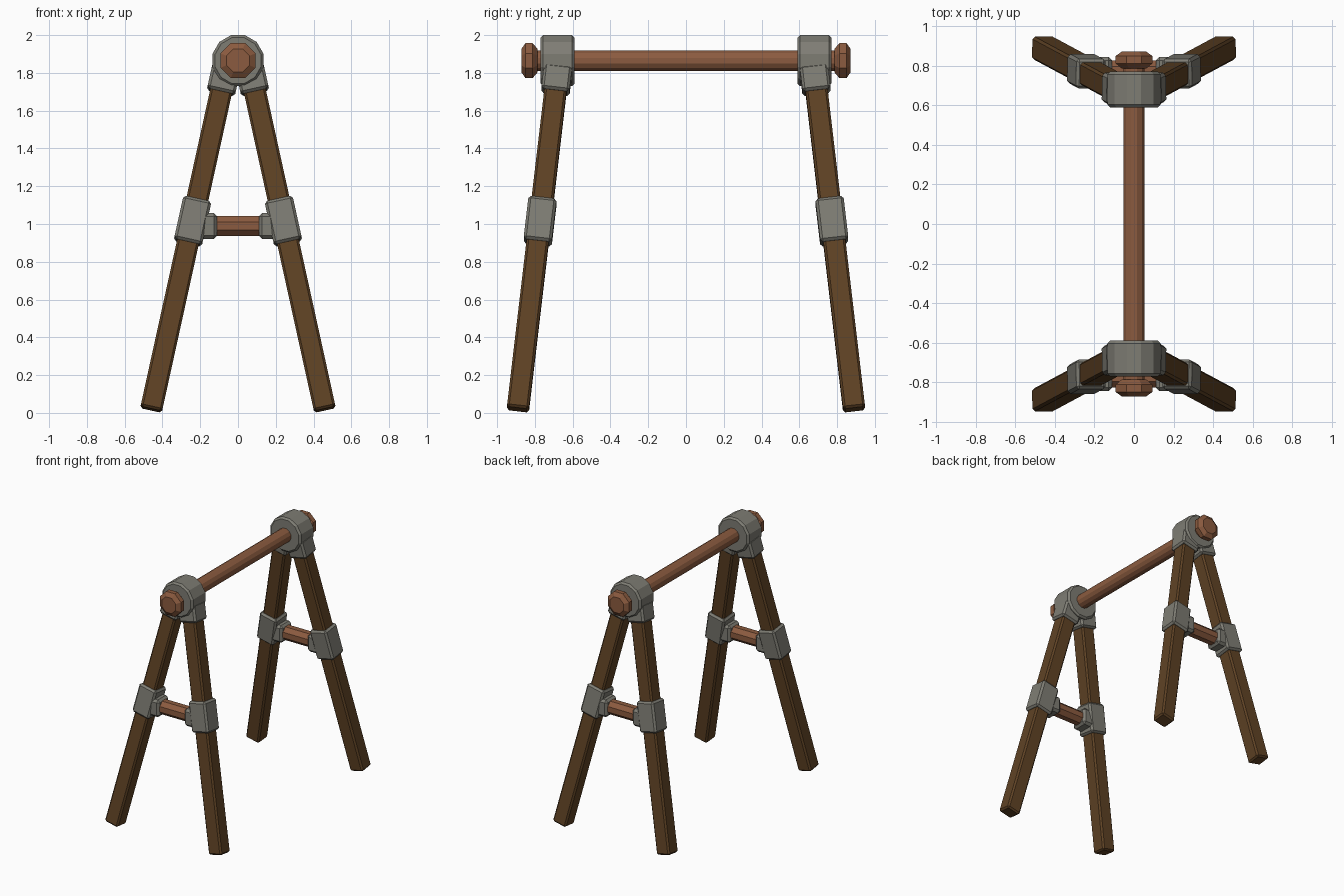
import bpy, bmesh
from math import pi, cos
from mathutils import Vector, Matrix

if "Cube" in bpy.data.objects:
    bpy.data.objects.remove(bpy.data.objects["Cube"])


def material(name, rgb):
    m = bpy.data.materials.new(name)
    m.diffuse_color = (*rgb, 1)
    m.use_nodes = True
    m.node_tree.nodes["Principled BSDF"].inputs["Base Color"].default_value = m.diffuse_color
    return m


DARK_WOOD = material("dark_wood", (0.115, 0.055, 0.018))
RED_WOOD = material("red_wood", (0.26, 0.105, 0.05))
STONE = material("stone", (0.21, 0.205, 0.175))


def finish(name, bm, mat):
    bmesh.ops.recalc_face_normals(bm, faces=bm.faces)
    mesh = bpy.data.meshes.new(name)
    bm.to_mesh(mesh)
    bm.free()
    mesh.materials.append(mat)
    ob = bpy.data.objects.new(name, mesh)
    bpy.context.collection.objects.link(ob)
    return ob


def box(name, centre, axes, size, bevel, mat):
    """Bevelled box; axes is a 3x3 rotation."""
    bm = bmesh.new()
    bmesh.ops.create_cube(bm, size=1)
    bmesh.ops.scale(bm, vec=size, verts=bm.verts)
    bmesh.ops.bevel(bm, geom=bm.edges[:], offset=bevel, segments=1, affect='EDGES')
    bmesh.ops.transform(bm, matrix=Matrix.Translation(centre) @ axes.to_4x4(), verts=bm.verts)
    return finish(name, bm, mat)


def turned(name, profile, sides, centre, axis, mat, turn=0.5):
    """Low-poly lathe: (position along axis, radius) pairs swept round the axis."""
    bm = bmesh.new()
    rot = Vector((0, 0, 1)).rotation_difference(Vector(axis)).to_matrix()
    rings = []
    for h, r in profile:
        ring = []
        for i in range(sides):
            p = Matrix.Rotation(2 * pi * (i + turn) / sides, 3, 'Z') @ Vector((r, 0, h))
            ring.append(bm.verts.new(Vector(centre) + rot @ p))
        rings.append(ring)
    for a, b in zip(rings, rings[1:]):
        for i in range(sides):
            j = (i + 1) % sides
            bm.faces.new((a[i], a[j], b[j], b[i]))
    bm.faces.new(rings[0])
    bm.faces.new(rings[-1])
    return finish(name, bm, mat)


AXLE_Z = 1.865
Y, X = (0, 1, 0), (1, 0, 0)

# Long axle
turned("axle", [(-0.80, 0.056), (0.80, 0.056)], 12, (0, 0, AXLE_Z), Y, RED_WOOD)

for sy, end in ((-1, "front"), (1, "back")):
    out = (0, sy, 0)
    # Axle hub and end knob
    r = 0.135 / cos(pi / 12)
    turned(f"{end}_hub", [(0.59, r - 0.014), (0.604, r), (0.756, r), (0.77, r - 0.014)],
           12, (0, 0, AXLE_Z), out, STONE)
    turned(f"{end}_knob", [(0.785, 0.066), (0.812, 0.1), (0.85, 0.1), (0.872, 0.066)],
           8, (0, 0, AXLE_Z), out, RED_WOOD)

    # Crossbar between the legs
    turned(f"{end}_crossbar", [(-0.22, 0.057), (0.22, 0.057)], 8,
           (0, sy * 0.775, 0.99), X, RED_WOOD)

    for sx, side in ((-1, "left"), (1, "right")):
        # Splayed leg axis, from foot towards hub
        foot = Vector((sx * 0.46, sy * 0.89, 0.018))
        up = Vector((-sx * 0.22, -sy * 0.118, 1))
        z = up.normalized()
        x = Vector(Y).cross(z).normalized()
        axes = Matrix((x, z.cross(x), z)).transposed()

        def at(height):
            return foot + up * (height - foot.z)

        length = (at(1.80) - foot).length
        box(f"{end}_{side}_leg", (foot + at(1.80)) / 2, axes,
            (0.117, 0.117, length), 0.012, DARK_WOOD)
        box(f"{end}_{side}_clamp", at(1.015), axes, (0.152, 0.15, 0.235), 0.014, STONE)
        box(f"{end}_{side}_hub_socket", at(1.765), axes, (0.152, 0.15, 0.14), 0.014, STONE)
        # Crossbar sleeve
        box(f"{end}_{side}_sleeve", (sx * 0.165, sy * 0.775, 0.99),
            Matrix.Identity(3), (0.11, 0.137, 0.137), 0.018, STONE)
